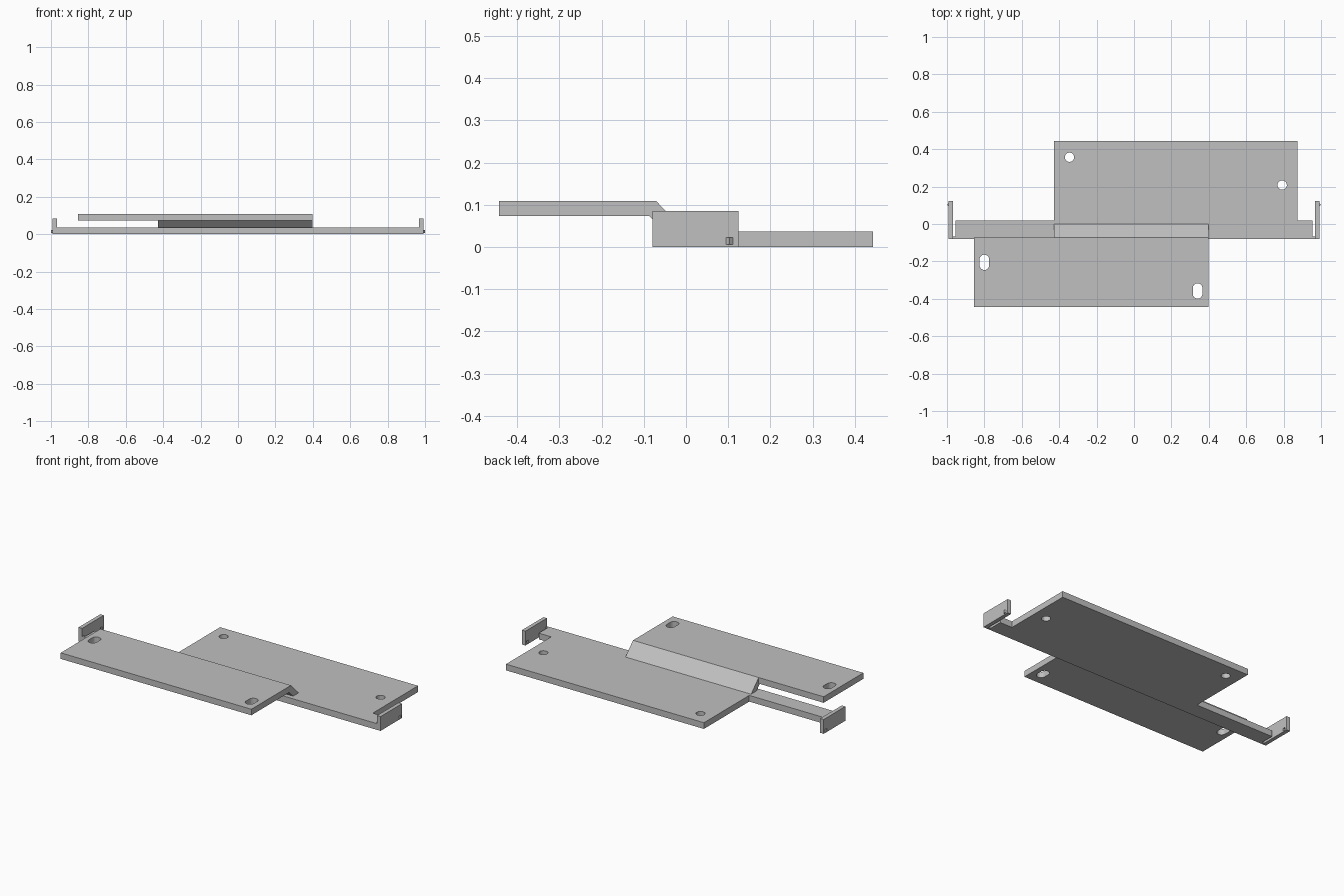
import bpy
import math
from mathutils import Matrix

cube = bpy.data.objects.get("Cube")
if cube:
    bpy.data.objects.remove(cube, do_unlink=True)

GREY = (0.53, 0.53, 0.53, 1.0)
metal = bpy.data.materials.new("grey_metal")
metal.use_nodes = True
metal.diffuse_color = GREY
metal.node_tree.nodes["Principled BSDF"].inputs["Base Color"].default_value = GREY

# Local x, y, z of a side profile become world y, z, x
SIDE = Matrix(((0, 0, 1, 0), (1, 0, 0, 0), (0, 1, 0, 0), (0, 0, 0, 1)))


def sheet(name, loops, low, high, turn=Matrix()):
    """Fill closed outlines (later ones are holes) and extrude from low to high."""
    curve = bpy.data.curves.new(name + "_outline", 'CURVE')
    curve.dimensions = '2D'
    curve.fill_mode = 'BOTH'
    curve.extrude = (high - low) / 2
    for loop in loops:
        spline = curve.splines.new('POLY')
        spline.points.add(len(loop) - 1)
        for point, (x, y) in zip(spline.points, loop):
            point.co = (x, y, 0, 1)
        spline.use_cyclic_u = True
    helper = bpy.data.objects.new(name + "_outline", curve)
    bpy.context.collection.objects.link(helper)
    graph = bpy.context.evaluated_depsgraph_get()
    mesh = bpy.data.meshes.new_from_object(helper.evaluated_get(graph))
    bpy.data.objects.remove(helper, do_unlink=True)
    mesh.name = name
    mesh.transform(turn @ Matrix.Translation((0, 0, (low + high) / 2)))
    mesh.materials.clear()
    mesh.materials.append(metal)
    mesh.shade_flat()
    part = bpy.data.objects.new(name, mesh)
    bpy.context.collection.objects.link(part)
    return part


def slot(x, y, radius, stretch=0.0, steps=20):
    """Round hole, lengthened along y by stretch on both ends."""
    loop = []
    for i in range(steps):
        a = 2 * math.pi * (i + 0.5) / steps
        shift = math.copysign(stretch, math.sin(a))
        loop.append((x + radius * math.cos(a), y + shift + radius * math.sin(a)))
    return loop


def rect(x0, x1, y0, y1):
    return [(x0, y0), (x1, y0), (x1, y1), (x0, y1)]


FRONT, WING_BACK, BACK = -0.079, 0.018, 0.443
THICK = 0.037
RELIEF = -0.066

# Lower plate with wings and the narrow necks that reach the end tabs
lower = [(-0.97, FRONT), (0.97, FRONT), (0.97, RELIEF), (0.955, RELIEF),
         (0.955, WING_BACK), (0.873, WING_BACK), (0.873, BACK), (-0.428, BACK),
         (-0.428, WING_BACK), (-0.955, WING_BACK), (-0.955, RELIEF), (-0.97, RELIEF)]
sheet("lower_plate", [lower, slot(-0.345, 0.357, 0.025), slot(0.792, 0.208, 0.025)],
      0, THICK)

# Raised plate with two long slots
sheet("upper_plate", [rect(-0.855, 0.398, -BACK, -0.071),
                      slot(-0.80, -0.205, 0.026, 0.015),
                      slot(0.34, -0.358, 0.026, 0.015)], 0.073, 0.109)

# Sloped step joining the plates
sheet("sloped_step", [[(-0.071, 0.109), (0, THICK), (-0.051, THICK),
                       (-0.087, 0.073), (-0.071, 0.073)]], -0.428, 0.398, SIDE)

# Upright end tabs with a small pressed catch on each outer face
for side, sign in (("left", 1), ("right", -1)):
    x0, x1 = sorted((sign * 0.969, sign * 0.992))
    sheet(side + "_tab", [rect(FRONT, 0.124, 0, 0.085),
                          rect(0.095, 0.112, 0.006, 0.022)], x0, x1, SIDE)
    catch = [(0.980, 0.095), (0.992, 0.095), (1.0, 0.103), (0.992, 0.112), (0.980, 0.112)]
    sheet(side + "_catch", [[(sign * x, y) for x, y in catch]], 0.006, 0.022)
